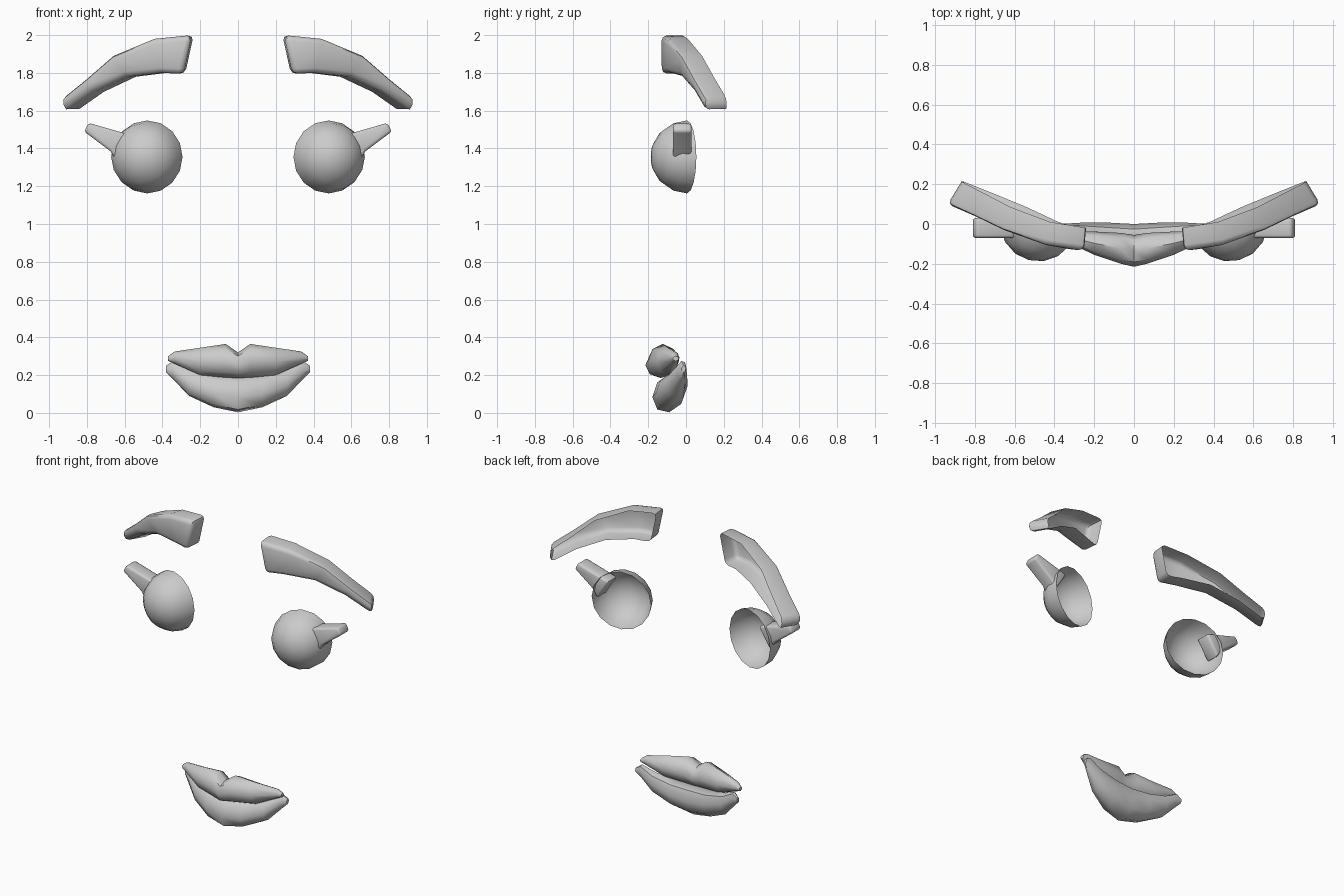
import bpy, bmesh, math
from mathutils import Matrix

if "Cube" in bpy.data.objects:
    bpy.data.objects.remove(bpy.data.objects["Cube"])


def finish(bm, name, bevel=0.0, segments=2, angle=40):
    mesh = bpy.data.meshes.new(name)
    bm.normal_update()
    bm.to_mesh(mesh)
    bm.free()
    ob = bpy.data.objects.new(name, mesh)
    bpy.context.collection.objects.link(ob)
    bpy.ops.object.select_all(action='DESELECT')
    bpy.context.view_layer.objects.active = ob
    ob.select_set(True)
    if bevel:
        m = ob.modifiers.new("Bevel", 'BEVEL')
        m.width, m.segments = bevel, segments
        m.limit_method, m.angle_limit = 'ANGLE', math.radians(angle)
        bpy.ops.object.modifier_apply(modifier=m.name)
    bpy.ops.object.shade_smooth_by_angle(angle=math.radians(50))
    return ob


def loft(rings, closed=True):
    """Bridge equal rings of points and cap both ends."""
    bm = bmesh.new()
    rows = [[bm.verts.new(p) for p in r] for r in rings]
    n = len(rows[0])
    for a, b in zip(rows, rows[1:]):
        for i in range(n if closed else n - 1):
            j = (i + 1) % n
            bm.faces.new((a[i], a[j], b[j], b[i]))
    bm.faces.new(rows[0][::-1])
    bm.faces.new(rows[-1])
    bmesh.ops.recalc_face_normals(bm, faces=bm.faces)
    return bm


# Brow stations: top x, top z, bottom x, bottom z, front y, inward shift of back
BROW = [(.245, 2.0, .29, 1.795, -.135, .01),
        (.45, 1.98, .41, 1.80, -.105, .03),
        (.67, 1.89, .59, 1.78, -.03, .05),
        (.815, 1.765, .77, 1.70, .04, .06),
        (.94, 1.665, .93, 1.595, .10, .07)]


def eyebrow(name, s):
    # Channel that is open at the back
    rings = []
    for xt, zt, xb, zb, y, d in BROW:
        yb = y + .115
        rings.append([(s * (xb - d), yb, zb), (s * xb, y, zb),
                      (s * xt, y, zt), (s * (xt - d), yb, zt)])
    finish(loft(rings, closed=False), name, .028)


def eye(name, s):
    # Half sphere, pole to the front, turned slightly outwards
    bm = bmesh.new()
    bmesh.ops.create_uvsphere(bm, u_segments=16, v_segments=8, radius=.193)
    bmesh.ops.delete(bm, geom=[v for v in bm.verts if v.co.z < -.001], context='VERTS')
    bm.transform(Matrix.Translation((s * .48, .005, 1.355))
                 @ Matrix.Rotation(s * math.radians(15), 4, 'Z')
                 @ Matrix.Rotation(math.radians(90), 4, 'X'))
    finish(bm, name)


def eyelash(name, s):
    # Tapered block rising outwards from the eye
    ends = [((.56, 1.468), (.645, 1.335)),
            ((.61, 1.483), (.675, 1.385)),
            ((.79, 1.535), (.815, 1.49))]
    rings = [[(s * t[0], -.07, t[1]), (s * t[0], .03, t[1]),
              (s * b[0], .03, b[1]), (s * b[0], -.07, b[1])] for t, b in ends]
    finish(loft(rings), name, .014)


for side, s in (("right", 1), ("left", -1)):
    eyebrow("eyebrow_" + side, s)
    eye("eye_" + side, s)
    eyelash("eyelash_" + side, s)


def lip(name, half, tilt):
    # Oval sections: x, low z, high z, front y, back y; mirrored across x
    stations = [(-x, *r) for x, *r in half[:0:-1]] + half
    rings = []
    for x, lo, hi, yf, yb in stations:
        ring = []
        for i in range(8):
            a = math.tau * i / 8
            c, q = math.cos(a), math.sin(a)
            y = (yf + yb) / 2 + c * (yb - yf) / 2
            z = (lo + hi) / 2 + q * (hi - lo) / 2 + tilt * c * (hi - lo)
            ring.append((x, y, z))
        rings.append(ring)
    finish(loft(rings), name)


lip("upper_lip", [(0, .185, .32, -.215, -.055),
                  (.065, .187, .365, -.20, -.045),
                  (.2, .20, .345, -.155, -.038),
                  (.335, .26, .325, -.09, -.035),
                  (.37, .275, .30, -.07, -.038)], 0)
lip("lower_lip", [(0, .003, .205, -.178, 0),
                  (.13, .03, .21, -.16, .007),
                  (.26, .09, .235, -.105, .007),
                  (.345, .18, .275, -.05, .002),
                  (.38, .215, .25, -.025, 0)], .1)
